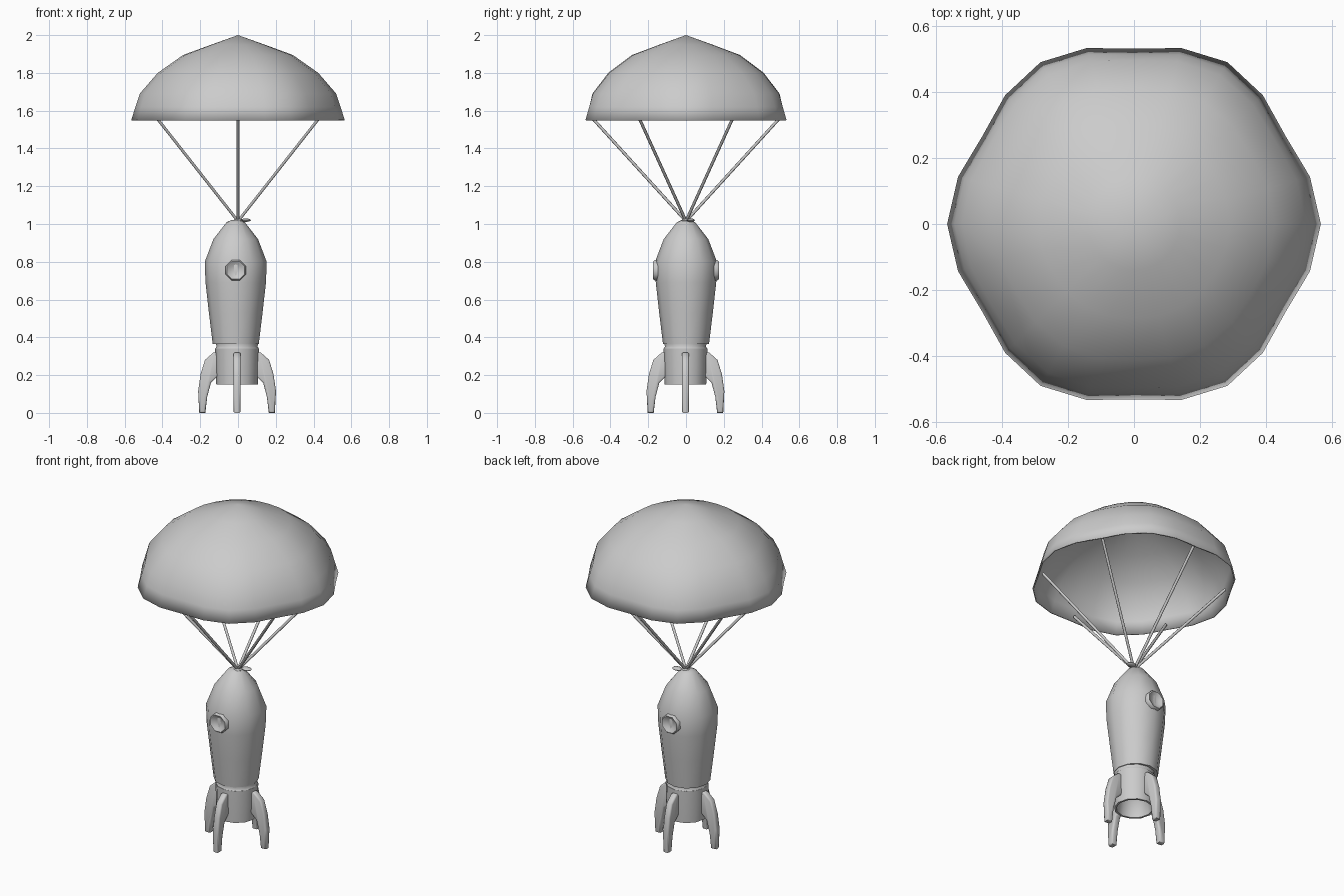
import bpy
import bmesh
from math import sin, cos, pi, radians
from mathutils import Vector, Matrix

cube = bpy.data.objects.get("Cube")
if cube:
    bpy.data.objects.remove(cube, do_unlink=True)

grey = bpy.data.materials.new("plain grey")
grey.use_nodes = True
colour = (0.6, 0.6, 0.6, 1)
grey.diffuse_color = colour
grey.node_tree.nodes["Principled BSDF"].inputs["Base Color"].default_value = colour


def finish(name, bm, angle=50):
    """Turn a bmesh into a shaded object."""
    bmesh.ops.recalc_face_normals(bm, faces=bm.faces)
    mesh = bpy.data.meshes.new(name)
    bm.to_mesh(mesh)
    bm.free()
    mesh.materials.append(grey)
    obj = bpy.data.objects.new(name, mesh)
    bpy.context.collection.objects.link(obj)
    bpy.ops.object.select_all(action='DESELECT')
    obj.select_set(True)
    bpy.context.view_layer.objects.active = obj
    bpy.ops.object.shade_smooth_by_angle(angle=radians(angle))
    return obj


def lathe(name, profile, sides, closed=False, wobble=None, matrix=None, angle=50):
    """Revolve (radius, height) points; radius 0 makes a pole."""
    bm = bmesh.new()
    rings = []
    for r, z in profile:
        if r == 0:
            rings.append([bm.verts.new((0, 0, z))] * sides)
            continue
        ring = []
        for i in range(sides):
            a = 2 * pi * i / sides
            k = r * (wobble(i, z) if wobble else 1)
            ring.append(bm.verts.new((k * cos(a), k * sin(a), z)))
        rings.append(ring)
    pairs = list(zip(rings, rings[1:]))
    if closed:
        pairs.append((rings[-1], rings[0]))
    for low, high in pairs:
        for i in range(sides):
            j = (i + 1) % sides
            loop = list(dict.fromkeys([low[i], low[j], high[j], high[i]]))
            bm.faces.new(loop)
    if matrix:
        bm.transform(matrix)
    return finish(name, bm, angle)


# Parachute canopy: a softly six-cornered dome with a thin shell
def six_corners(i, z):
    dip = (0, 0.025, 0.062, 0.025)[i % 4]
    return 1 - dip * min(1, (2 - z) / 0.4)


canopy = lathe("parachute_canopy",
               [(0.565, 1.55), (0.543, 1.62), (0.52, 1.69), (0.425, 1.8),
                (0.29, 1.895), (0.14, 1.95), (0, 2.0)],
               24, wobble=six_corners, angle=60)
shell = canopy.modifiers.new("shell", 'SOLIDIFY')
shell.thickness = 0.008
shell.offset = -1

# Suspension lines from the nose to the middle of each canopy edge
for n in range(6):
    a = radians(30 + 60 * n)
    start = Vector((0, 0, 1.015))
    end = Vector((0.5 * cos(a), 0.5 * sin(a), 1.565))
    span = end - start
    place = Matrix.Translation((start + end) / 2) @ span.to_track_quat('Z', 'Y').to_matrix().to_4x4()
    bm = bmesh.new()
    bmesh.ops.create_cone(bm, cap_ends=True, segments=8, radius1=0.008,
                          radius2=0.008, depth=span.length, matrix=place)
    finish(f"suspension_line_{n + 1}", bm)

# Knot on the nose with a loose flat end
for name, spot, size in (("knot", (0, 0, 1.018), (0.025, 0.025, 0.012)),
                         ("knot_end", (0.04, 0.025, 1.02), (0.03, 0.022, 0.009))):
    bm = bmesh.new()
    bmesh.ops.create_uvsphere(bm, u_segments=10, v_segments=6, radius=1,
                              matrix=Matrix.Translation(spot) @ Matrix.Diagonal((*size, 1)))
    finish(name, bm)

# Rocket hull
hull_x = -0.012
lathe("rocket_hull",
      [(0, 0.365), (0.122, 0.365), (0.142, 0.53), (0.16, 0.69), (0.164, 0.8),
       (0.118, 0.92), (0.048, 1.01), (0.025, 1.02), (0, 1.022)],
      12, matrix=Matrix.Translation((hull_x, 0, 0)))

# Narrow collar and open engine skirt
centre = Matrix.Translation((-0.005, -0.003, 0))
lathe("collar", [(0, 0.33), (0.116, 0.34), (0.108, 0.352), (0.114, 0.375), (0, 0.375)],
      12, matrix=centre)
lathe("engine_skirt",
      [(0, 0.342), (0.116, 0.342), (0.114, 0.24), (0.11, 0.15),
       (0.098, 0.15), (0.085, 0.24), (0, 0.3)], 12, matrix=centre)

# Portholes: raised octagonal rims with dished glass, front and back
for name, side in (("front_porthole", 1), ("back_porthole", -1)):
    place = (Matrix.Translation((hull_x, -0.15 * side, 0.755))
             @ Matrix.Rotation(radians(90 * side), 4, 'X')
             @ Matrix.Rotation(radians(22.5), 4, 'Z'))
    lathe(name, [(0.058, -0.01), (0.058, 0.015), (0.051, 0.024), (0.043, 0.02),
                 (0.03, 0.011), (0, 0.009)], 8, matrix=place)

# Four curved landing fins
fin_outline = [(0.095, 0.325), (0.125, 0.325), (0.17, 0.285), (0.193, 0.21),
               (0.206, 0.12), (0.2, 0.005), (0.168, 0.005), (0.158, 0.09),
               (0.138, 0.165), (0.095, 0.205)]
for n, name in enumerate(("left_fin", "back_fin", "right_fin", "front_fin")):
    bm = bmesh.new()
    half = 0.019
    verts = [bm.verts.new((x, -half, z)) for x, z in fin_outline]
    face = bm.faces.new(verts)
    grown = bmesh.ops.extrude_face_region(bm, geom=[face])
    moved = [v for v in grown["geom"] if isinstance(v, bmesh.types.BMVert)]
    bmesh.ops.translate(bm, verts=moved, vec=(0, 2 * half, 0))
    rim = [e for e in bm.edges if abs(e.verts[0].co.y - e.verts[1].co.y) < half]
    bmesh.ops.bevel(bm, geom=rim, offset=0.009, segments=2, profile=0.5, affect='EDGES')
    bmesh.ops.translate(bm, verts=bm.verts, vec=(0, 0, -min(v.co.z for v in bm.verts)))
    bm.transform(centre @ Matrix.Rotation(n * pi / 2, 4, 'Z'))
    finish(name, bm, 60)
